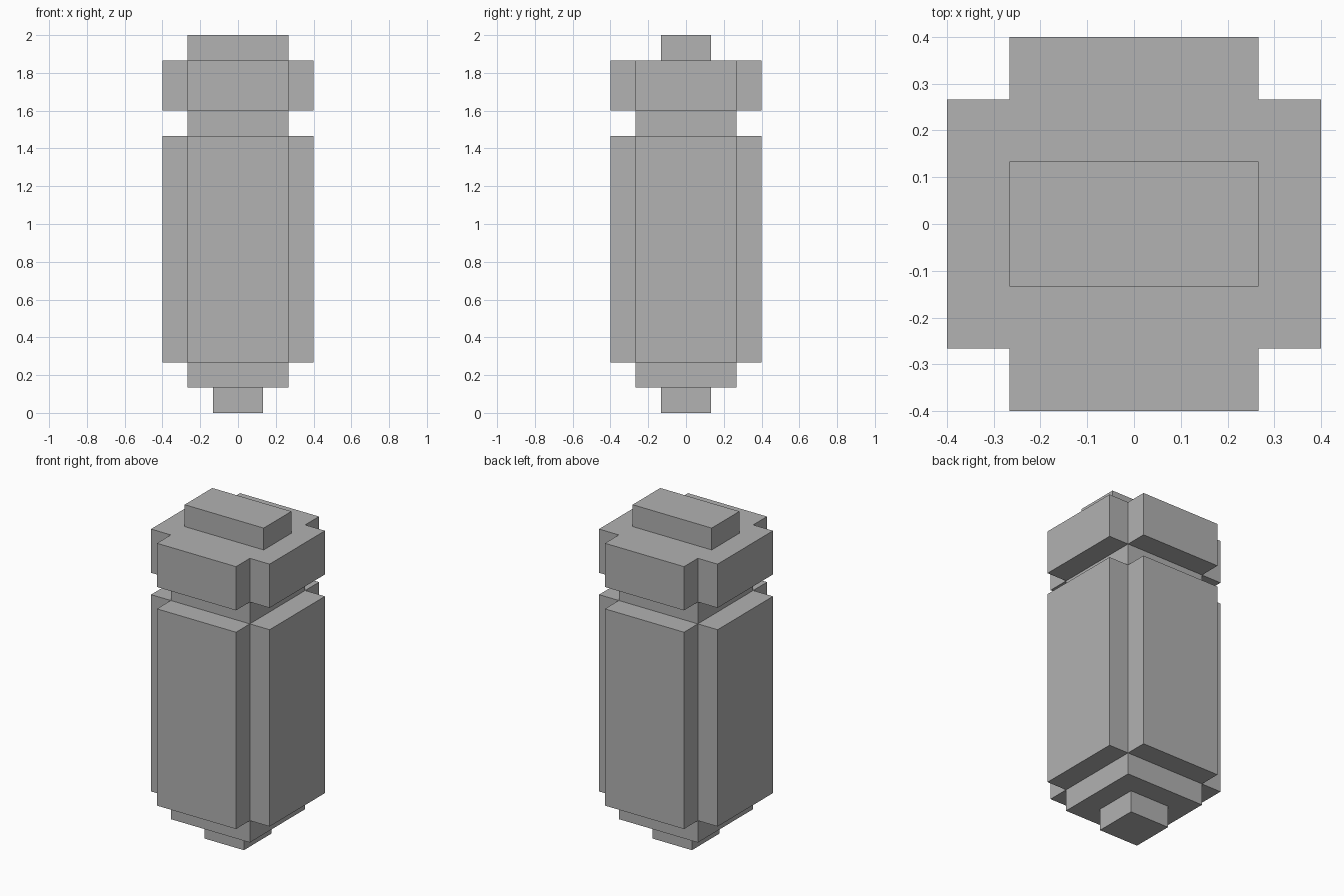
import bpy
import bmesh

U = 2 / 15  # size of one block unit

cube = bpy.data.objects.get("Cube")
if cube:
    bpy.data.objects.remove(cube, do_unlink=True)

grey = bpy.data.materials.new("stone grey")
grey.use_nodes = True
colour = (0.445, 0.445, 0.445, 1)
grey.diffuse_color = colour
grey.node_tree.nodes["Principled BSDF"].inputs["Base Color"].default_value = colour


def rectangle(hx, hy):
    return [(-hx, -hy), (hx, -hy), (hx, hy), (-hx, hy)]


def plus(outer, inner):
    """Square outline with a notch cut from each corner."""
    corner = [(outer, -inner), (outer, inner), (inner, inner)]
    points = []
    for _ in range(4):
        points += corner
        corner = [(-y, x) for x, y in corner]
    return points


def prism(name, outline, bottom, top):
    """Extrude an outline between two heights, all in block units."""
    bm = bmesh.new()
    face = bm.faces.new([bm.verts.new((x * U, y * U, bottom * U)) for x, y in outline])
    result = bmesh.ops.extrude_face_region(bm, geom=[face], use_keep_orig=True)
    verts = [v for v in result["geom"] if isinstance(v, bmesh.types.BMVert)]
    bmesh.ops.translate(bm, verts=verts, vec=(0, 0, (top - bottom) * U))
    bmesh.ops.recalc_face_normals(bm, faces=bm.faces)
    mesh = bpy.data.meshes.new(name)
    bm.to_mesh(mesh)
    bm.free()
    mesh.materials.append(grey)
    obj = bpy.data.objects.new(name, mesh)
    bpy.context.collection.objects.link(obj)


# Stacked parts from bottom to top
prism("bottom_tip", rectangle(1, 1), 0, 1)
prism("lower_step", rectangle(2, 2), 1, 2)
prism("main_body", plus(3, 2), 2, 11)
prism("neck", rectangle(2, 2), 11, 12)
prism("cap", plus(3, 2), 12, 14)
prism("top_ridge", rectangle(2, 1), 14, 15)
